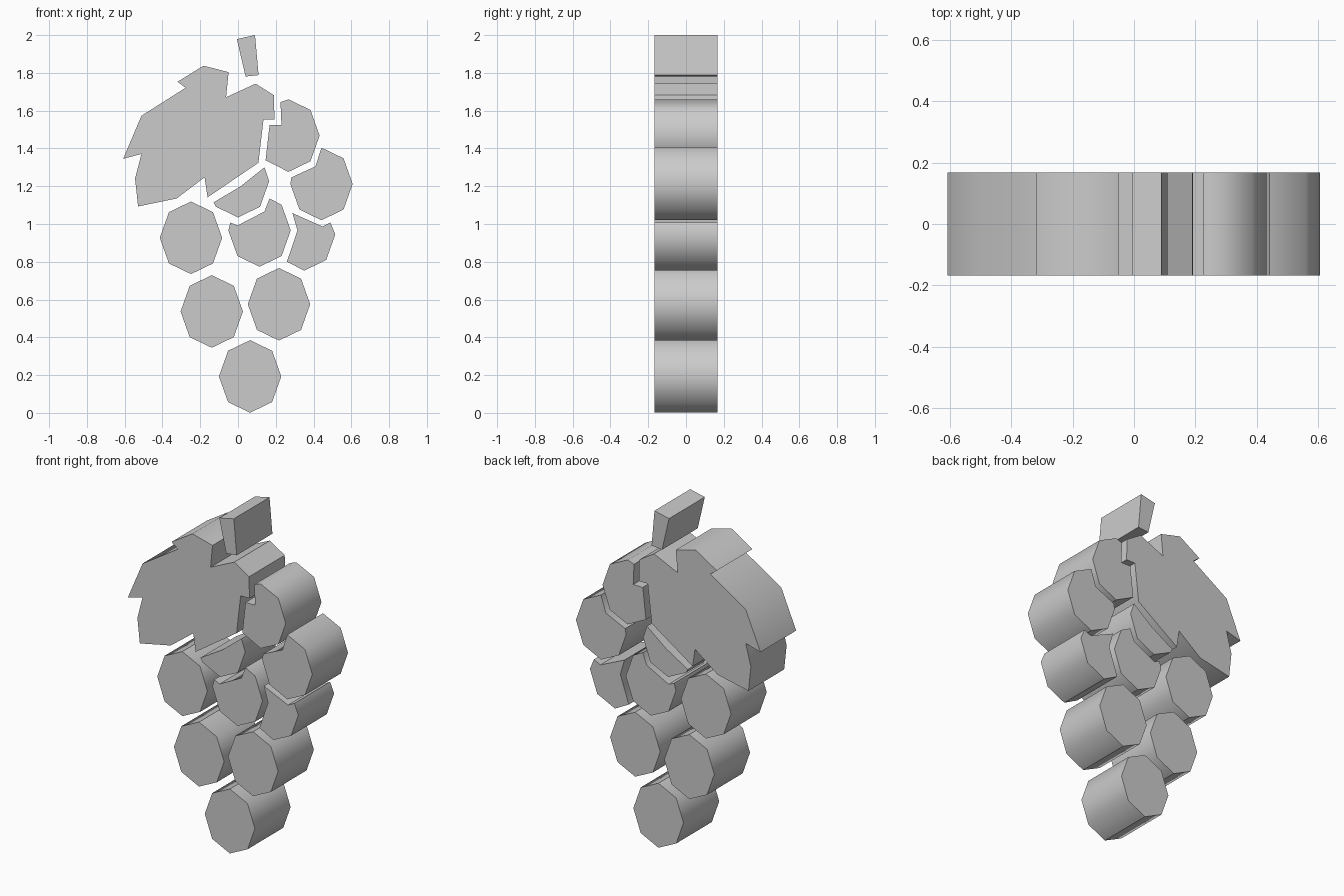
import bpy, bmesh
from math import sin, cos, radians

if "Cube" in bpy.data.objects:
    bpy.data.objects.remove(bpy.data.objects["Cube"])

HALF_DEPTH = 0.168
RX, RZ = 0.165, 0.192


def slab(name, outline):
    """Extrude a front-view (x, z) outline through the full depth."""
    bm = bmesh.new()
    face = bm.faces.new([bm.verts.new((x, -HALF_DEPTH, z)) for x, z in outline])
    new = bmesh.ops.extrude_face_region(bm, geom=[face])["geom"]
    verts = [v for v in new if isinstance(v, bmesh.types.BMVert)]
    bmesh.ops.translate(bm, verts=verts, vec=(0, 2 * HALF_DEPTH, 0))
    bmesh.ops.recalc_face_normals(bm, faces=bm.faces)
    mesh = bpy.data.meshes.new(name)
    bm.to_mesh(mesh)
    bm.free()
    obj = bpy.data.objects.new(name, mesh)
    bpy.context.collection.objects.link(obj)
    bpy.ops.object.select_all(action='DESELECT')
    obj.select_set(True)
    bpy.context.view_layer.objects.active = obj
    bpy.ops.object.shade_smooth_by_angle(angle=radians(50))
    return obj


def grape(name, cx, cz, corners=range(8), cut=()):
    """Octagonal grape: kept corners clockwise from the top, then its cut-away edge."""
    ring = [(cx + RX * sin(radians(45 * k)), cz + RZ * cos(radians(45 * k)))
            for k in corners]
    slab(name, ring + list(cut))


# Whole grapes
for name, x, z in [("grape_bottom", 0.064, 0.193),
                   ("grape_lower_left", -0.139, 0.537),
                   ("grape_lower_right", 0.217, 0.575),
                   ("grape_middle_left", -0.249, 0.927)]:
    grape(name, x, z)

# Grapes partly hidden behind a neighbour or the leaf
grape("grape_upper_right", 0.267, 1.468, range(0, 5),
      [(0.146, 1.337), (0.167, 1.523), (0.23, 1.523), (0.225, 1.645)])
grape("grape_right", 0.442, 1.212, range(0, 7),
      [(0.283, 1.247), (0.41, 1.305)])
grape("grape_centre", 0.114, 0.966, range(1, 7),
      [(-0.04, 1.008), (-0.003, 0.992), (0.14, 1.066), (0.167, 1.135)])
grape("grape_under_leaf", 0.0, 1.227, range(2, 6),
      [(-0.13, 1.114), (0.013, 1.199), (0.14, 1.3)])
grape("grape_middle_right", 0.35, 0.945, range(2, 5),
      [(0.259, 0.801), (0.315, 0.966), (0.288, 1.058),
       (0.447, 0.987), (0.489, 1.008)])

# Leaf
slab("leaf", [(-0.183, 1.838), (-0.05, 1.804), (-0.063, 1.671), (0.093, 1.743),
              (0.19, 1.682), (0.193, 1.554), (0.135, 1.554), (0.108, 1.324),
              (-0.161, 1.141), (-0.177, 1.247), (-0.325, 1.135), (-0.529, 1.093),
              (-0.545, 1.241), (-0.511, 1.371), (-0.608, 1.345), (-0.511, 1.573),
              (-0.278, 1.721), (-0.32, 1.753)])

# Stem
slab("stem", [(-0.006, 1.979), (0.09, 2.0), (0.109, 1.788), (0.04, 1.781)])
